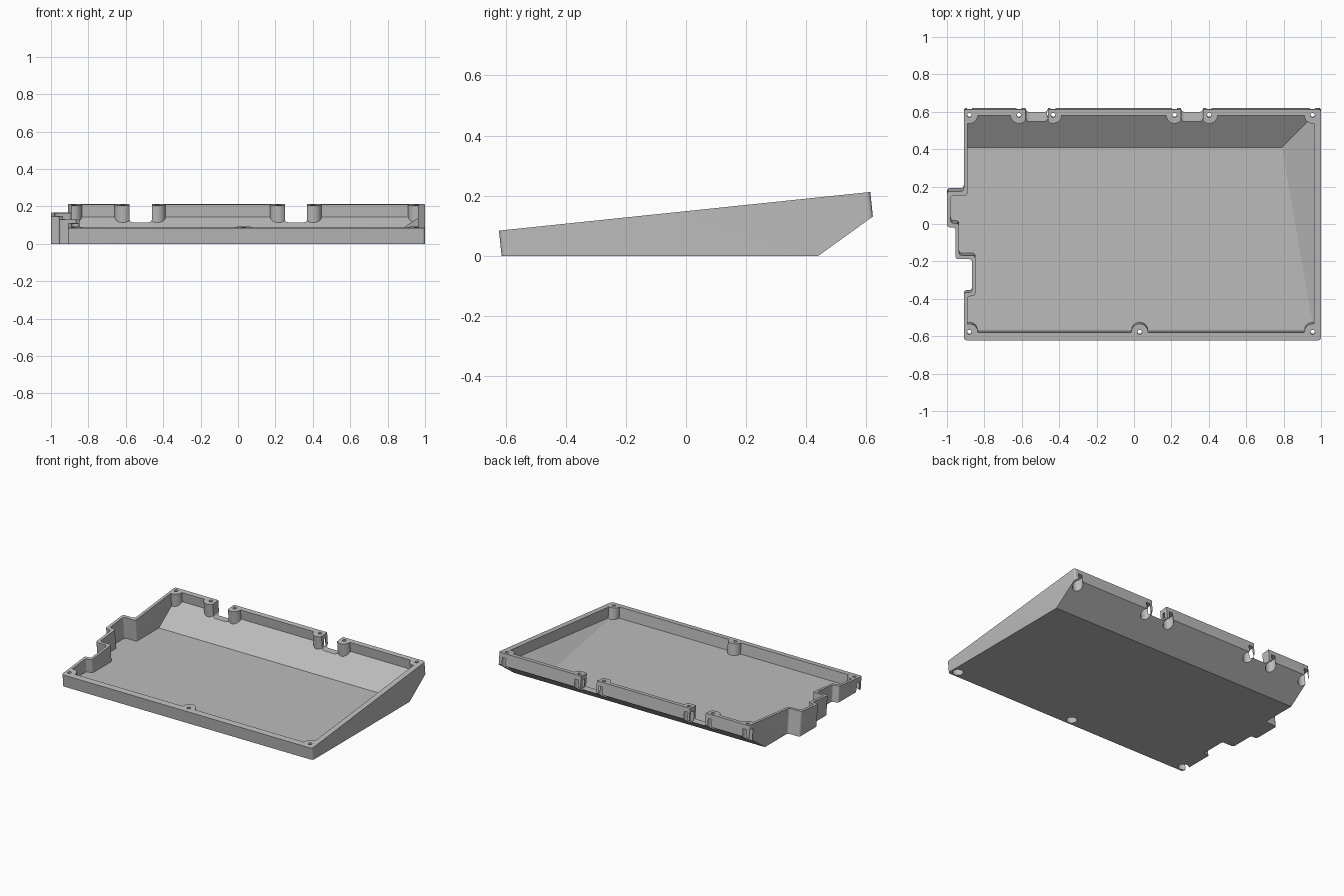
import bpy, bmesh, math
from mathutils import Vector

if "Cube" in bpy.data.objects:
    bpy.data.objects.remove(bpy.data.objects["Cube"], do_unlink=True)

SLOPE = 0.104                            # rise of the tilted rim, front to back
AXIS = Vector((0, -SLOPE, 1)).normalized()
FLOOR = 0.015


def rim(y):
    return 0.084 + (y + 0.622) * SLOPE


def rounded(points, radius, steps=5):
    """Round every corner of a closed 2D outline."""
    out = []
    for i, p in enumerate(points):
        p = Vector(p)
        a, b = Vector(points[i - 1]) - p, Vector(points[(i + 1) % len(points)]) - p
        r = min(radius, a.length * 0.45, b.length * 0.45)
        a, b = p + a.normalized() * r, p + b.normalized() * r
        for k in range(steps + 1):
            t = k / steps
            out.append(a * (1 - t) ** 2 + p * (2 * t * (1 - t)) + b * t * t)
    return out


def sweep(name, ring, vec, planes=()):
    """Extrude a 3D ring along vec, then trim it by (point, outward normal) planes."""
    bm = bmesh.new()
    face = bm.faces.new([bm.verts.new(p) for p in ring])
    ext = bmesh.ops.extrude_face_region(bm, geom=[face])["geom"]
    bmesh.ops.translate(bm, vec=vec, verts=[g for g in ext if isinstance(g, bmesh.types.BMVert)])
    for point, normal in planes:
        cut = bmesh.ops.bisect_plane(bm, geom=bm.verts[:] + bm.edges[:] + bm.faces[:],
                                     plane_co=point, plane_no=normal, clear_outer=True)
        edges = [g for g in cut["geom_cut"] if isinstance(g, bmesh.types.BMEdge)]
        bmesh.ops.edgeloop_fill(bm, edges=edges)
    bmesh.ops.recalc_face_normals(bm, faces=bm.faces[:])
    mesh = bpy.data.meshes.new(name)
    bm.to_mesh(mesh)
    bm.free()
    obj = bpy.data.objects.new(name, mesh)
    bpy.context.collection.objects.link(obj)
    return obj


def rod(name, x, y, radius, top, length, sides=28):
    """Cylinder square to the rim, starting 'top' above it."""
    start = Vector((x, y, rim(y))) + AXIS * top
    u, v = Vector((1, 0, 0)), AXIS.cross(Vector((1, 0, 0)))
    ring = [start + (u * math.cos(a) + v * math.sin(a)) * radius
            for a in (2 * math.pi * i / sides for i in range(sides))]
    return sweep(name, ring, AXIS * -length)


def subtract(target, cutter):
    mod = target.modifiers.new("cut", 'BOOLEAN')
    mod.operation, mod.solver, mod.object = 'DIFFERENCE', 'EXACT', cutter
    bpy.context.view_layer.objects.active = target
    bpy.ops.object.modifier_apply(modifier=mod.name)
    bpy.data.objects.remove(cutter, do_unlink=True)


# Outer body: stepped left edge, flat base and chamfered back underside
outer = [(-.91, -.622), (1, -.622), (1, .613), (-.91, .613), (-.91, .175), (-1, .175),
         (-1, -.018), (-.955, -.018), (-.955, -.188), (-.866, -.188), (-.866, -.365), (-.91, -.365)]
shell = sweep("tray_shell", [(p.x, p.y, rim(p.y)) for p in rounded(outer, 0.018)], AXIS * -0.4,
              [((0, 0, 0), (0, 0, -1)), ((0, .44, 0), (0, .722, -1))])

# Cavity with sloped back and a slanted facet along the +x wall
inner = [(-.89, -.58), (.962, -.58), (.962, .58), (-.89, .58), (-.89, .152), (-.98, .152),
         (-.98, .004), (-.935, .004), (-.935, -.168), (-.848, -.168), (-.848, -.386), (-.89, -.386)]
fa, fb, fc = Vector((.962, -.57, FLOOR)), Vector((.79, .41, FLOOR)), Vector((.96, .58, .138))
facet = (fb - fa).cross(fc - fa)
if facet.z > 0:
    facet.negate()
cavity = sweep("cavity", [Vector((p.x, p.y, rim(p.y))) + AXIS * 0.1 for p in rounded(inner, 0.018)],
               AXIS * -0.5, [((0, 0, FLOOR), (0, 0, -1)),
                             ((0, .41, FLOOR), (0, .722, -1)), (fa, facet)])

# Screw positions: back row, then front row
screws = [(x, .582) for x in (-.88, -.615, -.432, .217, .402, .955)]
screws += [(x, -.578) for x in (-.88, .03, .955)]
for x, y in screws:
    subtract(cavity, rod("boss", x, y, 0.045, 0.2, 0.7))
subtract(shell, cavity)

# Screw holes with wide recesses from below
for x, y in screws:
    subtract(shell, rod("recess", x, y, 0.034, -0.03, 0.4))
    subtract(shell, rod("hole", x, y, 0.012, 0.1, 0.5, 16))

# Two cable notches in the back wall
for x0, x1 in ((-.58, -.46), (.25, .37)):
    ring = rounded([(x0, .115), (x1, .115), (x1, .4), (x0, .4)], 0.02)
    subtract(shell, sweep("notch", [(p.x, .5, p.y) for p in ring], Vector((0, .3, 0))))

# Grey plastic and shading
mat = bpy.data.materials.new("grey_plastic")
mat.use_nodes = True
grey = (0.5, 0.5, 0.5, 1)
mat.diffuse_color = grey
mat.node_tree.nodes["Principled BSDF"].inputs["Base Color"].default_value = grey
shell.data.materials.clear()
shell.data.materials.append(mat)
bpy.ops.object.select_all(action='DESELECT')
shell.select_set(True)
bpy.context.view_layer.objects.active = shell
bpy.ops.object.shade_smooth_by_angle(angle=math.radians(30))
